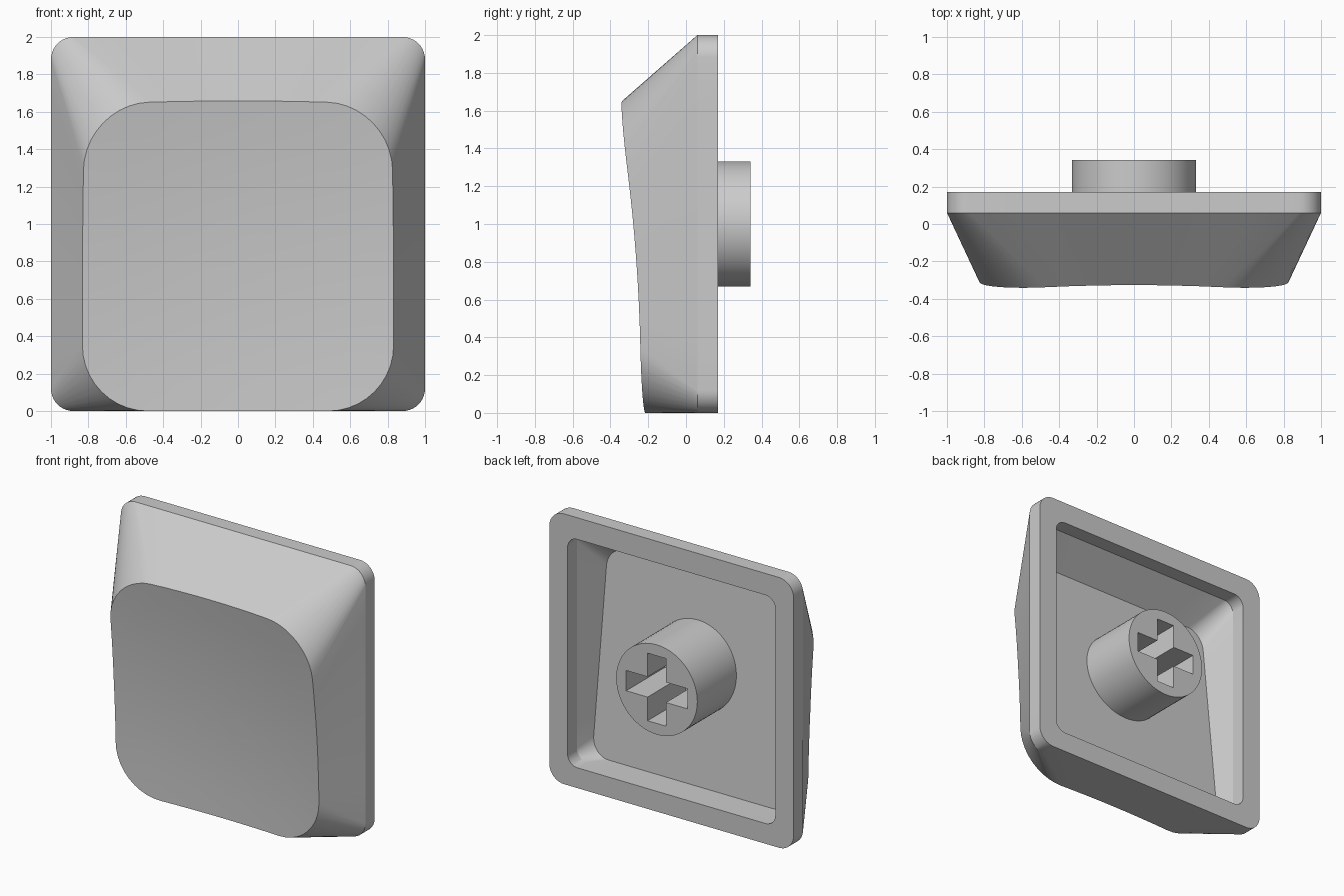
import bpy, bmesh, math

if "Cube" in bpy.data.objects:
    bpy.data.objects.remove(bpy.data.objects["Cube"])

ARC, SPLIT = 10, 8   # segments per rounded corner, pieces per straight edge

plastic = bpy.data.materials.new("grey plastic")
plastic.diffuse_color = (0.6, 0.6, 0.6, 1)
plastic.use_nodes = True
plastic.node_tree.nodes["Principled BSDF"].inputs["Base Color"].default_value = plastic.diffuse_color


def rounded_rect(half, z0, z1, r):
    """Rounded rectangle as (x, z) points, always with the same point count."""
    pts = []
    corners = [(half - r, z1 - r), (r - half, z1 - r), (r - half, z0 + r), (half - r, z0 + r)]
    for k, (cx, cz) in enumerate(corners):
        for i in range(ARC + 1):
            a = math.pi / 2 * (k + i / ARC)
            pts.append((cx + r * math.cos(a), cz + r * math.sin(a)))
        # straight run to the start of the next corner
        nx, nz = corners[(k + 1) % 4]
        b = math.pi / 2 * (k + 1)
        ex, ez = nx + r * math.cos(b), nz + r * math.sin(b)
        sx, sz = pts[-1]
        for i in range(1, SPLIT):
            t = i / SPLIT
            pts.append((sx + (ex - sx) * t, sz + (ez - sz) * t))
    return pts


def dish_y(x, z):
    """Tilted, slightly scooped touch surface."""
    d = z - 0.83
    return -0.2265 - 0.075 * d - (x * x + d * d) / 18


def ceiling_y(z):
    return -0.102 - 0.075 * (z - 0.83)


def bridge(bm, a, b):
    n = len(a)
    for i in range(n):
        j = (i + 1) % n
        bm.faces.new((a[i], a[j], b[j], b[i]))


def finish(bm, name):
    bmesh.ops.recalc_face_normals(bm, faces=bm.faces[:])
    mesh = bpy.data.meshes.new(name)
    bm.to_mesh(mesh)
    bm.free()
    mesh.materials.append(plastic)
    obj = bpy.data.objects.new(name, mesh)
    bpy.context.collection.objects.link(obj)
    bpy.ops.object.select_all(action='DESELECT')
    obj.select_set(True)
    bpy.context.view_layer.objects.active = obj
    bpy.ops.object.shade_smooth_by_angle(angle=math.radians(19))
    return obj


# Cap shell: scooped face, sloping skirt, rim and hollow inside
bm = bmesh.new()
ring = lambda pts: [bm.verts.new(p) for p in pts]

outline = []
for x, z in rounded_rect(0.832, 0.0, 1.638, 0.35):
    bulge = max(0, z - 0.83) / 0.81
    outline.append((x * (1 - 0.012 * bulge), z + 0.02 * bulge * (1 - (x / 0.832) ** 2)))

rings = []
for s in (0.2, 0.4, 0.6, 0.8, 1.0):
    scaled = [(x * s, 0.83 + (z - 0.83) * s) for x, z in outline]
    rings.append(ring([(x, dish_y(x, z), z) for x, z in scaled]))
center = bm.verts.new((0, dish_y(0, 0.83), 0.83))
for i, v in enumerate(rings[0]):
    bm.faces.new((center, v, rings[0][(i + 1) % len(outline)]))

outer = rounded_rect(1.0, 0.0, 2.0, 0.12)
opening = rounded_rect(0.85, 0.15, 1.84, 0.08)
for pts, y in ((outer, 0.06), (outer, 0.17), (opening, 0.17), (opening, 0.06)):
    rings.append(ring([(x, y, z) for x, z in pts]))

ceiling = rounded_rect(0.85, 0.15, 1.665, 0.14)
rings.append(ring([(x * (1 - 0.5 * (0.06 - ceiling_y(z))), ceiling_y(z), z) for x, z in ceiling]))
for a, b in zip(rings, rings[1:]):
    bridge(bm, a, b)
bm.faces.new(rings[-1])
finish(bm, "cap_shell")

# Stem: round post with a cross-shaped socket
bm = bmesh.new()
ring = lambda pts, y: [bm.verts.new((x, y, 1.0 + z)) for x, z in pts]
R = 0.332
circle = [(R * math.cos(math.tau * i / 64), R * math.sin(math.tau * i / 64)) for i in range(64)]
L, W = 0.25, 0.075
cross = []
for k in range(4):
    c, s = round(math.cos(k * math.pi / 2)), round(math.sin(k * math.pi / 2))
    for x, z in ((L, -W), (L, W), (W, W)):
        cross.append((x * c - z * s, x * s + z * c))

post_end, post_root = ring(circle, 0.342), ring(circle, -0.16)
socket_top, socket_floor = ring(cross, 0.342), ring(cross, -0.11)
bridge(bm, post_end, post_root)
bridge(bm, socket_top, socket_floor)
bm.faces.new(post_root)
bm.faces.new(socket_floor)
edges = [bm.edges.get((loop[i - 1], loop[i])) for loop in (post_end, socket_top) for i in range(len(loop))]
bmesh.ops.triangle_fill(bm, edges=edges, use_beauty=True, normal=(0, 1, 0))
finish(bm, "stem")
